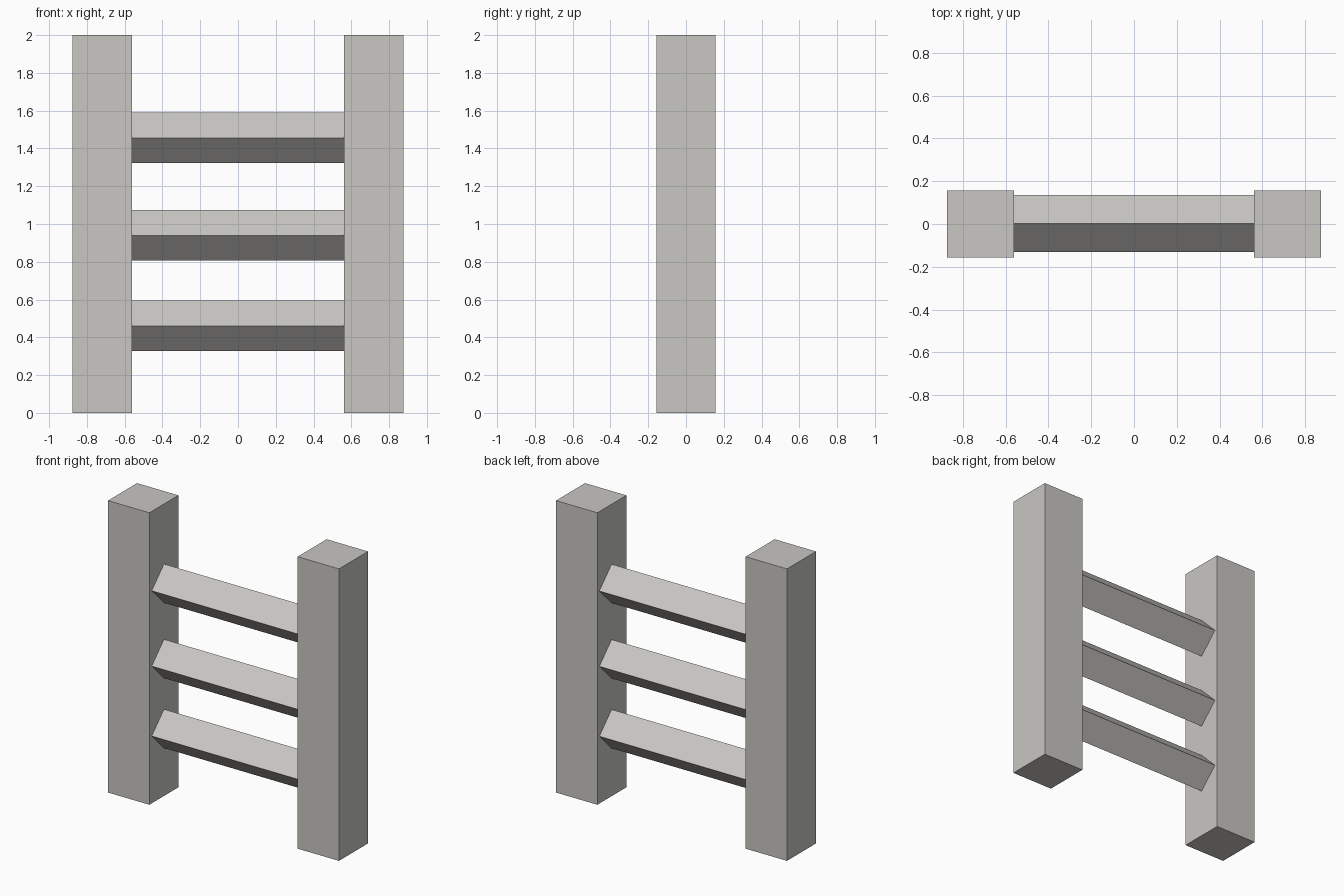
import bpy
import math

cube = bpy.data.objects.get("Cube")
if cube:
    bpy.data.objects.remove(cube, do_unlink=True)

# Single warm grey finish
COLOUR = (0.58, 0.57, 0.54, 1)
grey = bpy.data.materials.new("warm_grey")
grey.use_nodes = True
grey.diffuse_color = COLOUR
grey.node_tree.nodes["Principled BSDF"].inputs["Base Color"].default_value = COLOUR


def beam(name, size, location, roll=0):
    """Square-section beam, optionally rolled about its x axis."""
    bpy.ops.mesh.primitive_cube_add(size=1, location=location)
    obj = bpy.context.object
    obj.name = name
    obj.scale = size
    bpy.ops.object.transform_apply(location=False, rotation=False, scale=True)
    obj.rotation_euler.x = roll
    obj.data.materials.append(grey)
    return obj


POST_WIDTH = 0.313
HALF_SPAN = 0.875
INNER = HALF_SPAN - POST_WIDTH

# Upright posts
for side, sign in (("left", 1), ("right", -1)):
    beam(side + "_post", (POST_WIDTH, POST_WIDTH, 2),
         (sign * (HALF_SPAN - POST_WIDTH / 2), 0, 1))

# Rungs set on edge, so their section is a diamond
RUNG_SIDE = 0.133 * math.sqrt(2)
for name, z in (("lower", 0.461), ("middle", 0.94), ("upper", 1.456)):
    beam(name + "_rung", (2 * INNER, RUNG_SIDE, RUNG_SIDE), (0, 0.002, z),
         math.radians(45))
